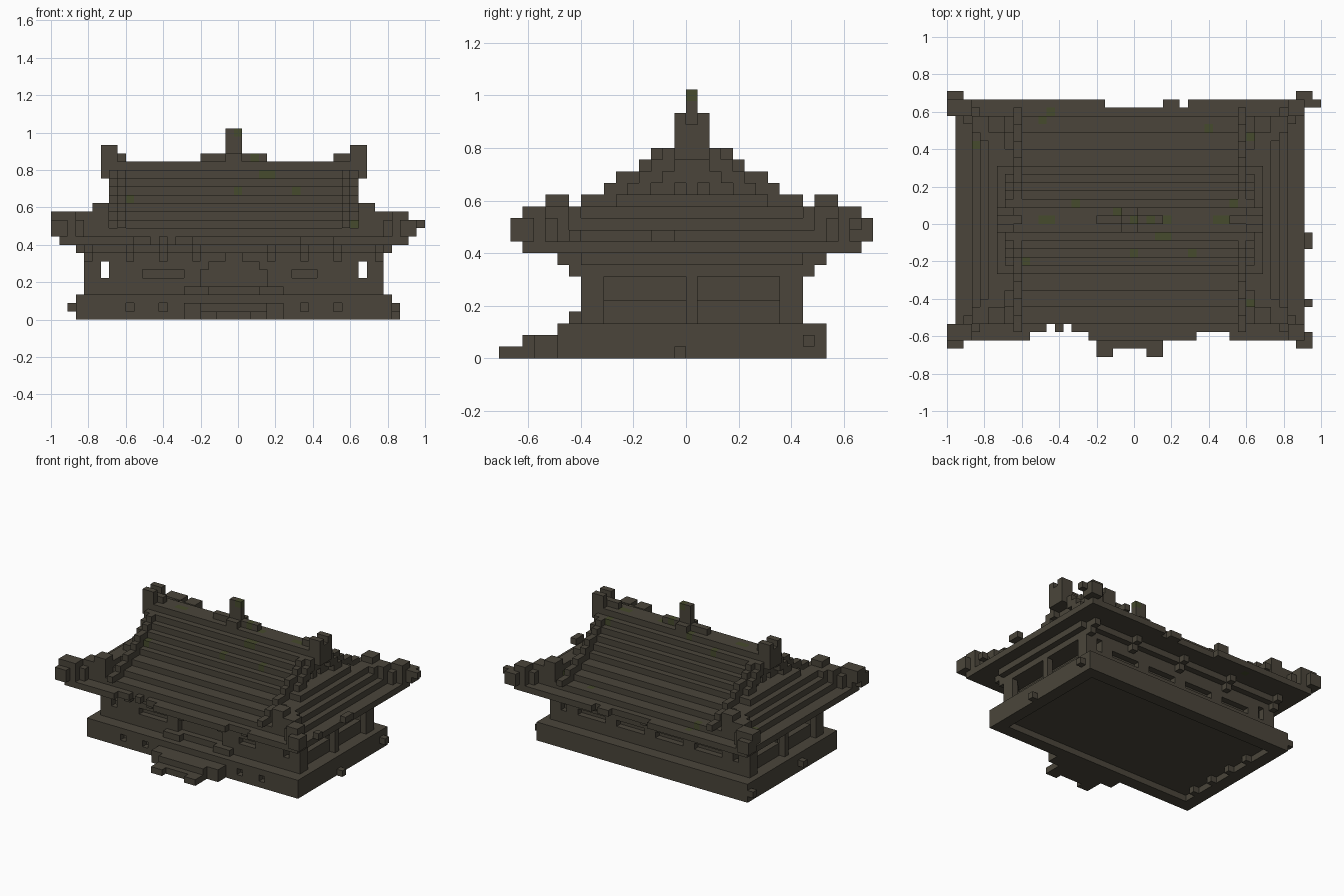
import bpy, bmesh, math

if "Cube" in bpy.data.objects:
    bpy.data.objects.remove(bpy.data.objects["Cube"])

U = 2 / 45            # size of one block
CX, CY = 22, 16.5     # building centre in block counts
cells = {}            # block position -> part name


def box(part, x0, x1, y0, y1, z0, z1):
    for x in range(int(x0), int(x1)):
        for y in range(int(y0), int(y1)):
            for z in range(z0, z1):
                cells.setdefault((x, y, z), part)


def cut(x0, x1, y0, y1, z0, z1):
    for x in range(x0, x1):
        for y in range(y0, y1):
            for z in range(z0, z1):
                cells.pop((x, y, z), None)


def centred(part, hx, hy, z0, z1):
    box(part, CX - hx, CX + hx, CY - hy, CY + hy, z0, z1)


def mirrored(part, x0, x1, y0, y1, z0, z1):
    """Box given by distances from the centre, repeated in all four quarters."""
    for xa, xb in ((CX + x0, CX + x1), (CX - x1, CX - x0)):
        for ya, yb in ((CY + y0, CY + y1), (CY - y1, CY - y0)):
            box(part, xa, xb, ya, yb, z0, z1)


# Plinth with a hollow underside and small vents
centred("plinth", 19, 11.5, 0, 3)
cut(5, 39, 7, 26, 0, 1)
for y in (9, 13, 17, 21):
    box("plinth", 5, 6, y, y + 1, 0, 1)
for x in (9, 13, 16, 27, 30, 34):
    cut(x, x + 1, 5, 6, 1, 2)
box("plinth", 2, 3, 14, 15, 1, 2)
box("plinth", 2, 3, 27, 28, 1, 2)
box("plinth", 41, 42, 15, 16, 0, 1)
box("plinth", 41, 42, 26, 27, 1, 2)

# Front steps
box("steps", 16, 28, 3, 5, 0, 2)
box("steps", 18, 26, 2, 3, 0, 2)
box("steps", 18, 26, 1, 2, 0, 1)
for x in (18, 24):
    box("steps", x, x + 2, 0, 1, 0, 1)

# Walls with side galleries, doorway and windows
centred("walls", 18, 9.5, 3, 9)
for x in (5, 37):
    cut(x, x + 2, 8, 25, 3, 7)
for x in (6, 37):
    for y in (7, 25):
        cut(x, x + 1, y, y + 1, 5, 7)
for x, rail in ((4, 5), (39, 38)):
    for y0, y1 in ((9, 16), (17, 24)):
        cut(x, x + 1, y0, y1, 3, 7)
        box("gallery_rails", rail, rail + 1, y0, y1, 3, 5)
for x0, x1 in ((11, 16), (29, 32)):
    cut(x0, x1, 7, 8, 5, 6)
for x0, x1 in ((9, 14), (16, 21), (23, 28), (30, 35)):
    cut(x0, x1, 25, 26, 5, 6)
for x0, x1, z in ((18, 26, 4), (18, 26, 5), (19, 25, 6), (21, 23, 7)):
    cut(x0, x1, 7, 8, z, z + 1)
for x in (16, 25):
    box("door_blocks", x, x + 3, 6, 7, 3, 4)

# Beam band and brackets under the eaves
centred("beam_band", 18, 10.5, 8, 9)
centred("beam_band", 19, 9.5, 8, 9)
for x in (4, 9, 13, 17, 26, 30, 34, 39):
    box("brackets", x, x + 1, 6, 7, 7, 9)
    box("brackets", x, x + 1, 5, 6, 8, 9)
for x in (4, 13, 22, 31, 39):
    box("brackets", x, x + 1, 26, 27, 7, 9)
    box("brackets", x, x + 1, 27, 28, 8, 9)

# Skirt roof, then the stepped gable roof above it, both sweeping outwards
for top, hx, hy in ((10, 21, 14.5), (11, 19, 12.5), (12, 18, 10.5),
                    (13, 17, 8.5), (14, 16, 6.5)):
    centred("skirt_roof", hx, hy, top - 1, top)
slope = ((14, 6.5), (15, 5.5), (16, 4.5), (17, 3.5), (18, 2.5), (19, 1.5))
for top, hy in slope:
    centred("gable_roof", 14, hy, top - 1, top)
    mirrored("gable_roof", 14, 15, max(hy - 2, 0.5), hy, top - 1, top)
for x in (8, 35):
    for y in (15, 17):
        cut(x, x + 1, y, y + 1, 14, 15)

# Worn eave edges
for x0, x1, y0, y1 in ((10, 17, 2, 3), (12, 13, 3, 4), (14, 15, 3, 4),
                       (30, 34, 2, 3), (19, 20, 30, 31), (20, 26, 30, 31),
                       (28, 29, 30, 31)):
    cut(x0, x1, y0, y1, 9, 10)
for y0, y1 in ((6, 7), (13, 15)):
    box("eave_bits", 43, 44, y0, y1, 10, 11)

# Hip ridges running diagonally to upturned corners
for hx, hy, top in ((21, 14.5, 12), (20, 13.5, 12), (19, 12.5, 13), (18, 11.5, 13),
                    (17, 10.5, 13)):
    mirrored("hip_ridges", hx - 2, hx, hy - 2, hy, 9, top)
mirrored("hip_ridges", 15, 17, 10.5, 12.5, 9, 14)
mirrored("roof_corners", 20, 22, 13.5, 15.5, 10, 12)
mirrored("roof_corners", 19, 21, 12.5, 14.5, 11, 13)
for y in (2, 29):
    box("roof_corners", 0, 2, y, y + 2, 11, 13)
box("roof_corners", 44, 45, 30, 31, 11, 12)

# Raised ribs just inside the gable edges
for top, hy in ((12, 13.5), (13, 11.5), (14, 9.5), (15, 7.5), (16, 6.5),
                (17, 4.5), (18, 3.5), (19, 1.5)):
    mirrored("gable_ribs", 13, 14, max(hy - 3, 0.5), hy, top - 1, top)

# Ridge cap, end horns and finial
box("ridge", 7, 37, 16, 17, 18, 19)
for x0, x1 in ((18, 21), (23, 26), (8, 9), (34, 36)):
    box("ridge", x0, x1, 16, 17, 19, 20)
for x in (6, 36):
    box("ridge_horns", x, x + 2, 15, 18, 17, 20)
    for y in (15, 17):
        box("ridge_horns", x, x + 2, y, y + 1, 20, 21)
box("finial", 21, 23, 15, 18, 19, 20)
box("finial", 21, 23, 16, 17, 20, 23)


def material(name, rgb):
    m = bpy.data.materials.new(name)
    m.diffuse_color = (*rgb, 1)
    m.use_nodes = True
    m.node_tree.nodes["Principled BSDF"].inputs["Base Color"].default_value = m.diffuse_color
    return m


stone = material("dark_stone", (0.069, 0.060, 0.043))
moss = material("moss", (0.061, 0.070, 0.026))

# Mossy blocks: the highest block at each of these spots
top_z = {}
for x, y, z in cells:
    top_z[x, y] = max(z, top_z.get((x, y), 0))
spots = ((12, 29), (11, 28), (3, 25), (31, 27), (36, 26), (15, 18), (11, 16),
         (12, 16), (20, 17), (24, 16), (26, 16), (32, 16), (33, 16), (34, 18),
         (25, 14), (26, 14), (22, 12), (29, 12), (36, 6), (9, 11), (22, 16))
mossy = {(x, y, top_z[x, y]) for x, y in spots if (x, y) in top_z}

# Corner offsets of each block side, wound outwards
SIDES = {(1, 0, 0): ((1, 0, 0), (1, 1, 0), (1, 1, 1), (1, 0, 1)),
         (-1, 0, 0): ((0, 0, 0), (0, 0, 1), (0, 1, 1), (0, 1, 0)),
         (0, 1, 0): ((0, 1, 0), (0, 1, 1), (1, 1, 1), (1, 1, 0)),
         (0, -1, 0): ((0, 0, 0), (1, 0, 0), (1, 0, 1), (0, 0, 1)),
         (0, 0, 1): ((0, 0, 1), (1, 0, 1), (1, 1, 1), (0, 1, 1)),
         (0, 0, -1): ((0, 0, 0), (0, 1, 0), (1, 1, 0), (1, 0, 0))}

# One mesh per part, made of the exposed block sides only
for part in sorted(set(cells.values())):
    bm, verts = bmesh.new(), {}
    for (x, y, z), owner in cells.items():
        if owner != part:
            continue
        for (dx, dy, dz), corners in SIDES.items():
            if (x + dx, y + dy, z + dz) in cells:
                continue
            loop = []
            for a, b, c in corners:
                key = (x + a, y + b, z + c)
                if key not in verts:
                    verts[key] = bm.verts.new((key[0] * U - 1, (key[1] - 16) * U, key[2] * U))
                loop.append(verts[key])
            face = bm.faces.new(loop)
            face.material_index = int((x, y, z) in mossy)
    bmesh.ops.dissolve_limit(bm, angle_limit=math.radians(1), verts=bm.verts,
                             edges=bm.edges, delimit={'MATERIAL'})
    mesh = bpy.data.meshes.new(part)
    bm.to_mesh(mesh)
    bm.free()
    mesh.materials.append(stone)
    mesh.materials.append(moss)
    bpy.context.collection.objects.link(bpy.data.objects.new(part, mesh))
